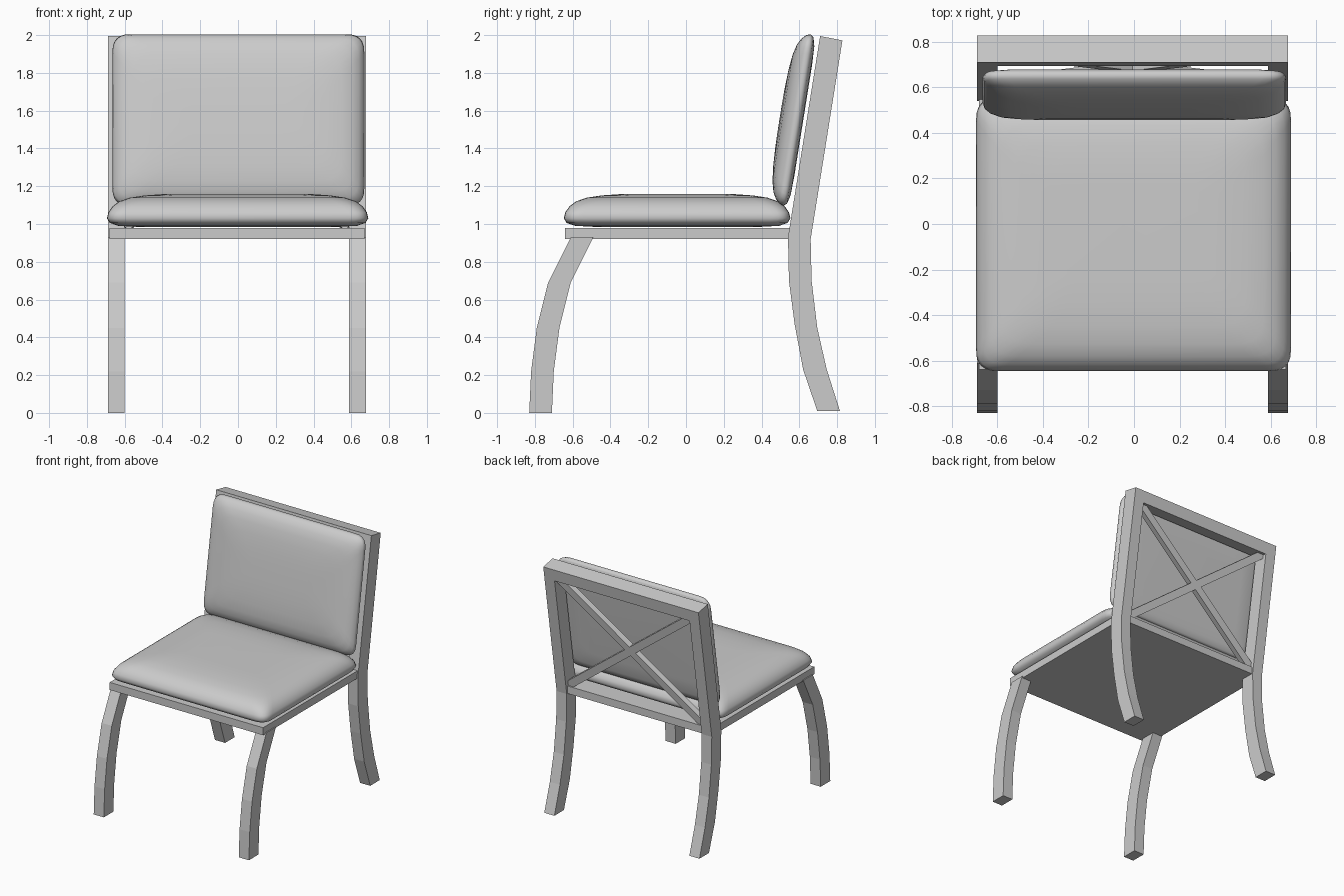
import bpy, bmesh, math
from mathutils import Matrix, Vector

cube = bpy.data.objects.get("Cube")
if cube:
    bpy.data.objects.remove(cube)

GREY = (0.6, 0.6, 0.6, 1)
mat = bpy.data.materials.new("light grey")
mat.use_nodes = True
mat.diffuse_color = GREY
mat.node_tree.nodes["Principled BSDF"].inputs["Base Color"].default_value = GREY

MID = -0.006                    # frame centre in x
HALF, INNER = 0.683, 0.594      # outer and inner faces of the legs
LEAN = math.atan2(0.17, 1.065)  # backward tilt of the backrest
UP = Vector((0, math.sin(LEAN), math.cos(LEAN)))


def finish(bm, name):
    bmesh.ops.recalc_face_normals(bm, faces=bm.faces)
    mesh = bpy.data.meshes.new(name)
    bm.to_mesh(mesh)
    bm.free()
    mesh.materials.append(mat)
    obj = bpy.data.objects.new(name, mesh)
    bpy.context.collection.objects.link(obj)
    return obj


def extrude_x(name, profile, x0, x1):
    """Extrude a side profile of (y, z) points from x0 to x1."""
    bm = bmesh.new()
    face = bm.faces.new([bm.verts.new((x0, y, z)) for y, z in profile])
    moved = bmesh.ops.extrude_face_region(bm, geom=[face])["geom"]
    verts = [v for v in moved if isinstance(v, bmesh.types.BMVert)]
    bmesh.ops.translate(bm, verts=verts, vec=(x1 - x0, 0, 0))
    return finish(bm, name)


def box(name, size, matrix):
    bm = bmesh.new()
    bmesh.ops.create_cube(bm, size=1, matrix=matrix @ Matrix.Diagonal((*size, 1)))
    return finish(bm, name)


def cushion(name, half_x, half_y, thick, matrix):
    """Loft squarish rings into a soft pad; rows are (inset, height, corner radius)."""
    rows = [(0.16, 0, 0.12), (0.06, 0.03, 0.11), (0.015, 0.12, 0.1), (0, 0.26, 0.1),
            (0.008, 0.44, 0.1), (0.03, 0.62, 0.11), (0.065, 0.77, 0.12),
            (0.12, 0.88, 0.13), (0.2, 0.95, 0.14), (0.3, 0.99, 0.12), (0.4, 1, 0.04)]
    bm = bmesh.new()
    rings = []
    for inset, h, r in rows:
        cx, cy = half_x - inset - r, half_y - inset - r
        ring = []
        for quarter in range(4):
            sx, sy = ((1, 1), (-1, 1), (-1, -1), (1, -1))[quarter]
            for i in range(7):
                a = (quarter + i / 6) * math.pi / 2
                px = abs(math.cos(a)) ** 0.75 * r
                py = abs(math.sin(a)) ** 0.75 * r
                ring.append(bm.verts.new((sx * (cx + px), sy * (cy + py), h * thick)))
        rings.append(ring)
    n = len(rings[0])
    for a, b in zip(rings, rings[1:]):
        for i in range(n):
            j = (i + 1) % n
            bm.faces.new((a[i], a[j], b[j], b[i]))
    bm.faces.new(rings[0])
    bm.faces.new(rings[-1])
    bm.transform(matrix)
    obj = finish(bm, name)
    for p in obj.data.polygons:
        p.use_smooth = True
    return obj


# Curved legs, the rear pair running up into the backrest posts
front_leg = [(-0.83, 0), (-0.82, 0.22), (-0.79, 0.45), (-0.73, 0.69), (-0.61, 0.93),
             (-0.49, 0.93), (-0.61, 0.69), (-0.67, 0.45), (-0.7, 0.22), (-0.71, 0)]
back_leg = [(0.695, 0.01), (0.62, 0.23), (0.575, 0.47), (0.545, 0.7), (0.54, 0.93),
            (0.71, 1.995), (0.828, 1.972), (0.66, 0.92), (0.665, 0.7), (0.695, 0.45),
            (0.745, 0.23), (0.815, 0.01)]
for side, label in ((1, "left"), (-1, "right")):
    for part, profile in (("front_leg", front_leg), ("back_leg", back_leg)):
        extrude_x(f"{part}_{label}", profile, MID + side * INNER, MID + side * HALF)

# Top rail between the posts
drop = UP * 0.095
top = [(0.71, 1.995), (0.828, 1.972)]
rail = top + [(y - drop.y, z - drop.z) for y, z in reversed(top)]
extrude_x("top_rail", rail, MID - INNER, MID + INNER)

# Seat board
box("seat_board", (1.35, 1.29, 0.06), Matrix.Translation((MID, 0.005, 0.95)))

# Crossed braces inside the backrest frame
tilt = Matrix.Rotation(-LEAN, 4, "X")
width, height = 2 * INNER, 0.92
centre = Matrix.Translation((MID, 0.69, 1.44)) @ tilt
for side, label in ((1, "left"), (-1, "right")):
    turn = Matrix.Rotation(side * math.atan2(width, height), 4, "Y")
    box(f"brace_{label}", (0.06, 0.045, math.hypot(width, height)), centre @ turn)

# Seat and back cushions
cushion("seat_cushion", 0.692, 0.6, 0.175, Matrix.Translation((-0.002, -0.047, 0.985)))
lean_back = Matrix.Rotation(math.pi / 2 - LEAN, 4, "X")
cushion("back_cushion", 0.667, 0.46, 0.125, Matrix.Translation((0.002, 0.62, 1.545)) @ lean_back)
